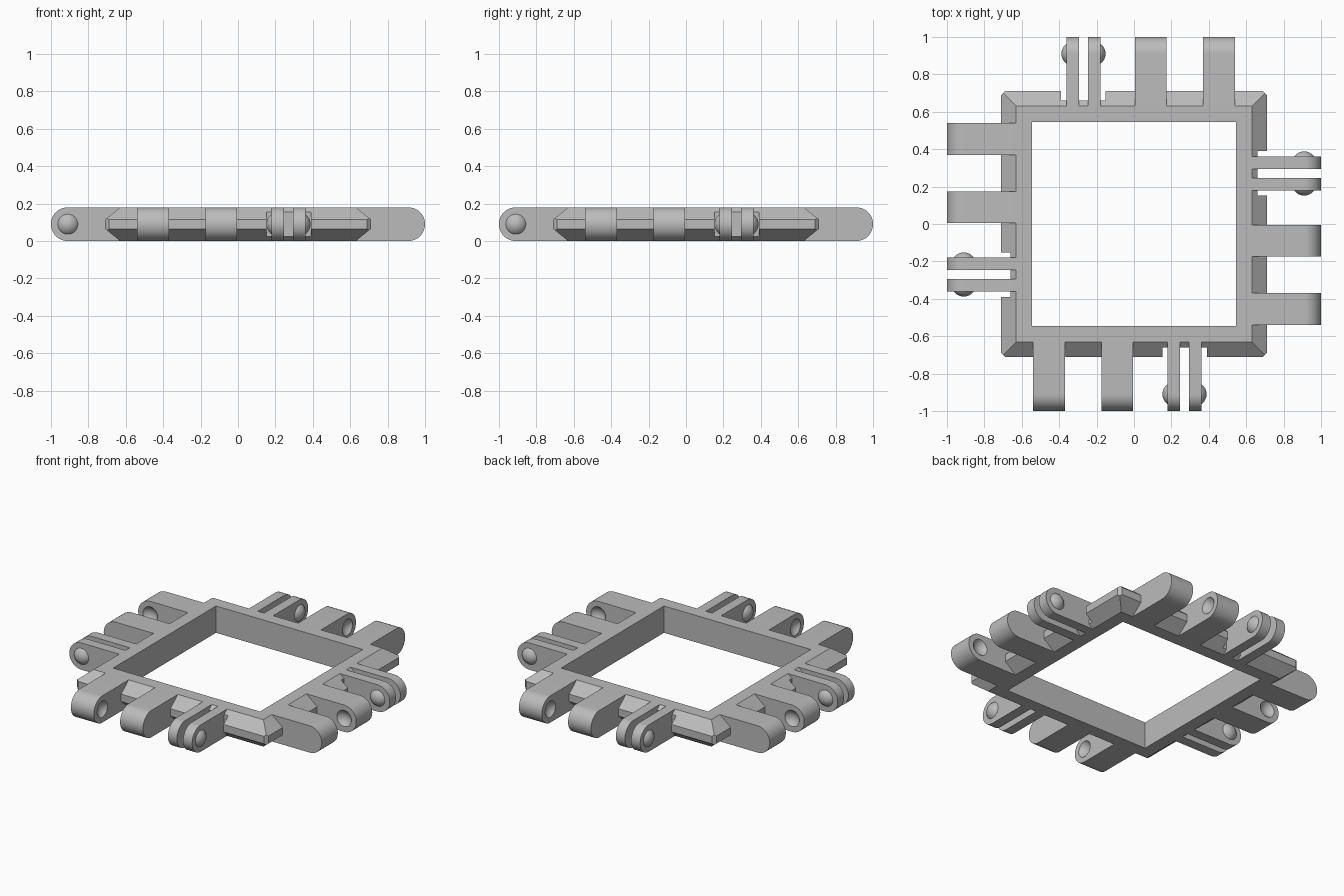
import bpy
import bmesh
import math
from mathutils import Matrix, Vector

if "Cube" in bpy.data.objects:
    bpy.data.objects.remove(bpy.data.objects["Cube"], do_unlink=True)

HEIGHT = 0.18
R = HEIGHT / 2            # rounded end radius and pin height
PIN_Y = -1 + R            # hinge axis distance from the centre
FRAME_EDGE = 0.63
BALL_R, BALL_RISE = 0.066, 0.028

grey = bpy.data.materials.new("plain_grey")
grey.use_nodes = True
colour = (0.5, 0.5, 0.5, 1)
grey.diffuse_color = colour
grey.node_tree.nodes["Principled BSDF"].inputs["Base Color"].default_value = colour


def make_object(name, bm):
    bmesh.ops.recalc_face_normals(bm, faces=bm.faces[:])
    mesh = bpy.data.meshes.new(name)
    bm.to_mesh(mesh)
    bm.free()
    mesh.materials.append(grey)
    obj = bpy.data.objects.new(name, mesh)
    bpy.context.collection.objects.link(obj)
    return obj


def activate(obj):
    bpy.ops.object.select_all(action="DESELECT")
    obj.select_set(True)
    bpy.context.view_layer.objects.active = obj


def cut(obj, cutter):
    """Subtract the cutter and discard it."""
    activate(obj)
    mod = obj.modifiers.new("cut", "BOOLEAN")
    mod.operation = "DIFFERENCE"
    mod.solver = "EXACT"
    mod.object = cutter
    bpy.ops.object.modifier_apply(modifier=mod.name)
    bpy.data.objects.remove(cutter, do_unlink=True)


def smooth(obj):
    activate(obj)
    bpy.ops.object.shade_smooth_by_angle(angle=math.radians(30))


def box(name, x0, x1, y0, y1, z0, z1):
    bm = bmesh.new()
    bmesh.ops.create_cube(bm, size=1)
    for v in bm.verts:
        v.co = Vector((x1 if v.co.x > 0 else x0,
                       y1 if v.co.y > 0 else y0,
                       z1 if v.co.z > 0 else z0))
    return make_object(name, bm)


def ball_mesh(x):
    bm = bmesh.new()
    bmesh.ops.create_uvsphere(bm, u_segments=48, v_segments=24, radius=BALL_R)
    bmesh.ops.rotate(bm, verts=bm.verts[:], matrix=Matrix.Rotation(math.pi / 2, 3, "Y"))
    bmesh.ops.translate(bm, verts=bm.verts[:], vec=(x, PIN_Y, R))
    return bm


def tab(name, x0, x1):
    """Flat arm with a half-round end, reaching out to the front."""
    outline = [(-FRAME_EDGE, 0), (-FRAME_EDGE, HEIGHT)]
    for i in range(25):
        a = math.pi / 2 + math.pi * i / 24
        outline.append((PIN_Y + R * math.cos(a), R + R * math.sin(a)))
    bm = bmesh.new()
    face = bm.faces.new([bm.verts.new((x0, y, z)) for y, z in outline])
    ext = bmesh.ops.extrude_face_region(bm, geom=[face])
    moved = [g for g in ext["geom"] if isinstance(g, bmesh.types.BMVert)]
    bmesh.ops.translate(bm, verts=moved, vec=(x1 - x0, 0, 0))
    return make_object(name, bm)


def socket_lug(name, x0, x1, side):
    """Thick lug with a spherical dimple on one side."""
    obj = tab(name, x0, x1)
    surface = x1 if side > 0 else x0
    cut(obj, make_object("dimple_cutter", ball_mesh(surface + side * (BALL_R - BALL_RISE))))
    return obj


def bump(name, surface, side):
    """Low dome on the outer face of a clip prong."""
    bm = ball_mesh(surface - side * (BALL_R - BALL_RISE))
    bmesh.ops.bisect_plane(bm, geom=bm.verts[:] + bm.edges[:] + bm.faces[:],
                           plane_co=(surface, 0, 0), plane_no=(side, 0, 0),
                           clear_inner=True)
    return make_object(name, bm)


# Square frame with a bevelled rim
profile = [(0.545, 0), (FRAME_EDGE, 0), (0.71, 0.065),
           (0.71, 0.115), (FRAME_EDGE, HEIGHT), (0.545, HEIGHT)]
bm = bmesh.new()
rings = [[bm.verts.new((sx * r, sy * r, z)) for r, z in profile]
         for sx, sy in ((-1, -1), (1, -1), (1, 1), (-1, 1))]
for i in range(4):
    a, b = rings[i], rings[(i + 1) % 4]
    for j in range(len(profile)):
        k = (j + 1) % len(profile)
        bm.faces.new((a[j], b[j], b[k], a[k]))
# Clipped corners of the rim
for sx in (-1, 1):
    for sy in (-1, 1):
        res = bmesh.ops.bisect_plane(bm, geom=bm.verts[:] + bm.edges[:] + bm.faces[:],
                                     plane_co=(sx * 0.7, sy * 0.7, 0),
                                     plane_no=(sx, sy, 0), clear_outer=True)
        rim = [g for g in res["geom_cut"] if isinstance(g, bmesh.types.BMEdge)]
        bmesh.ops.holes_fill(bm, edges=rim, sides=0)
frame = make_object("frame", bm)

# Clearance pockets in the rim around each clip
for i in range(4):
    pocket = box("pocket_cutter", 0.152, 0.39, -0.9, -0.66, -0.1, 0.3)
    pocket.data.transform(Matrix.Rotation(i * math.pi / 2, 4, "Z"))
    cut(frame, pocket)

# Hinge parts of the front side
parts = [
    socket_lug("outer_lug", -0.54, -0.37, 1),
    socket_lug("inner_lug", -0.175, -0.005, -1),
    tab("inner_prong", 0.18, 0.247),
    tab("outer_prong", 0.293, 0.36),
    bump("inner_bump", 0.18, -1),
    bump("outer_bump", 0.36, 1),
]

# Repeat them around the frame
for part in parts:
    smooth(part)
    base = part.name
    for i, side in enumerate(("front", "left", "back", "right")):
        obj = part
        if i:
            obj = part.copy()
            bpy.context.collection.objects.link(obj)
            obj.rotation_euler.z = i * math.pi / 2
        obj.name = side + "_" + base
